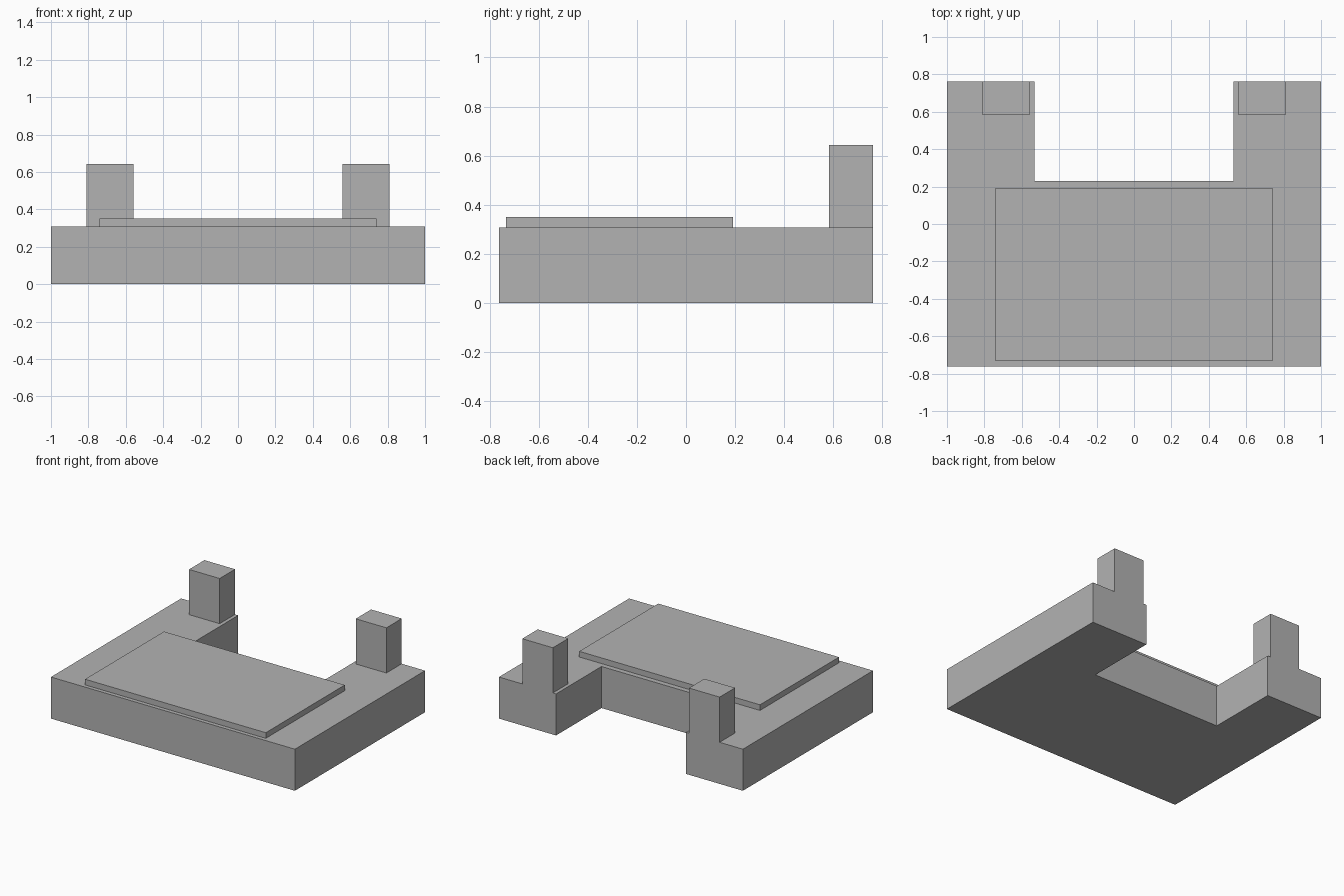
import bpy
import bmesh

cube = bpy.data.objects.get("Cube")
if cube:
    bpy.data.objects.remove(cube, do_unlink=True)

GREY = (0.45, 0.45, 0.45, 1.0)
grey = bpy.data.materials.new("plain grey")
grey.use_nodes = True
grey.diffuse_color = GREY
grey.node_tree.nodes["Principled BSDF"].inputs["Base Color"].default_value = GREY


def prism(name, outline, bottom, top):
    """Extrude a flat outline upward from bottom to top."""
    bm = bmesh.new()
    face = bm.faces.new([bm.verts.new((x, y, bottom)) for x, y in outline])
    new = bmesh.ops.extrude_face_region(bm, geom=[face])["geom"]
    verts = [v for v in new if isinstance(v, bmesh.types.BMVert)]
    bmesh.ops.translate(bm, verts=verts, vec=(0, 0, top - bottom))
    bmesh.ops.recalc_face_normals(bm, faces=bm.faces)
    mesh = bpy.data.meshes.new(name)
    bm.to_mesh(mesh)
    bm.free()
    mesh.materials.append(grey)
    obj = bpy.data.objects.new(name, mesh)
    bpy.context.scene.collection.objects.link(obj)
    return obj


def rectangle(x0, x1, y0, y1):
    return [(x0, y0), (x1, y0), (x1, y1), (x0, y1)]


BACK = 0.762
BASE_TOP = 0.308

# U-shaped base with the notch open to the back
half = [(1, -BACK), (1, BACK), (0.532, BACK), (0.532, 0.23)]
prism("base", half + [(-x, y) for x, y in reversed(half)], 0, BASE_TOP)

# Thin raised plate on the front part
prism("raised_plate", rectangle(-0.741, 0.741, -0.733, 0.192), BASE_TOP, 0.35)

# Two posts flush with the back
for side, sign in (("left", 1), ("right", -1)):
    prism(side + "_post", rectangle(sign * 0.558, sign * 0.809, 0.582, BACK),
          BASE_TOP, 0.643)
